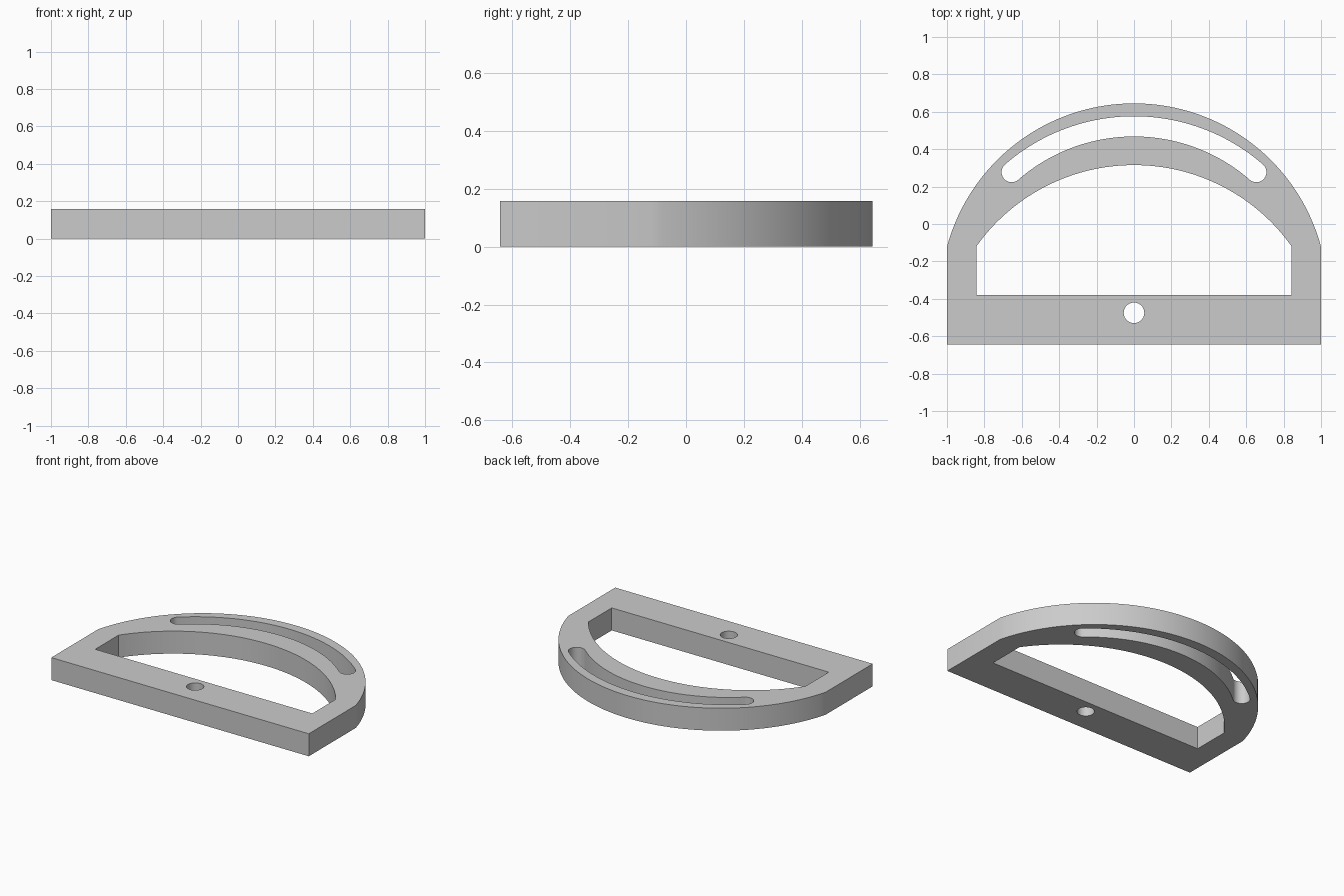
import bpy
import bmesh
from math import sin, cos, asin, pi, radians

if "Cube" in bpy.data.objects:
    bpy.data.objects.remove(bpy.data.objects["Cube"])

HEIGHT = 0.158
PIVOT_Y = -0.475  # centre of the pivot hole and of the curved slot


def arc(cx, cy, r, start, end, n):
    """Points on an arc, angles measured from +y towards +x."""
    return [(cx + r * sin(start + (end - start) * i / n),
             cy + r * cos(start + (end - start) * i / n)) for i in range(n + 1)]


def crown(half_width, base_y, top_y, n=64):
    """Arc from left to right through a given crown height."""
    rise = top_y - base_y
    r = (half_width ** 2 + rise ** 2) / (2 * rise)
    a = asin(half_width / r)
    return arc(0, top_y - r, r, -a, a, n)


def arched_outline(half_width, bottom, shoulder, top):
    return [(half_width, bottom), (-half_width, bottom)] + crown(half_width, shoulder, top)


def slot_outline(r, half_width, a):
    """Curved slot with round ends."""
    ex, ey = r * sin(a), PIVOT_Y + r * cos(a)
    return (arc(0, PIVOT_Y, r + half_width, -a, a, 48)
            + arc(ex, ey, half_width, a, a + pi, 16)[1:-1]
            + arc(0, PIVOT_Y, r - half_width, a, -a, 48)
            + arc(-ex, ey, half_width, pi - a, 2 * pi - a, 16)[1:-1])


outlines = [
    arched_outline(1.0, -0.643, -0.122, 0.645),   # outer edge
    arched_outline(0.843, -0.38, -0.12, 0.315),   # window
    slot_outline(0.997, 0.054, radians(41)),      # curved slot
    arc(0, PIVOT_Y, 0.055, 0, 2 * pi, 48)[:-1],   # pivot hole
]

# Flat plate with holes, then raised to its thickness
bm = bmesh.new()
for pts in outlines:
    vs = [bm.verts.new((x, y, 0)) for x, y in pts]
    for a, b in zip(vs, vs[1:] + vs[:1]):
        bm.edges.new((a, b))
bmesh.ops.triangle_fill(bm, use_beauty=True, edges=bm.edges[:], normal=(0, 0, 1))
raised = bmesh.ops.extrude_face_region(bm, geom=bm.faces[:], use_keep_orig=True)["geom"]
bmesh.ops.translate(bm, vec=(0, 0, HEIGHT),
                    verts=[v for v in raised if isinstance(v, bmesh.types.BMVert)])
bmesh.ops.recalc_face_normals(bm, faces=bm.faces[:])
bmesh.ops.dissolve_limit(bm, angle_limit=radians(0.1), verts=bm.verts[:], edges=bm.edges[:])
mesh = bpy.data.meshes.new("slotted_arch_plate")
bm.to_mesh(mesh)
bm.free()

plate = bpy.data.objects.new("slotted_arch_plate", mesh)
bpy.context.collection.objects.link(plate)

# Plain grey
grey = bpy.data.materials.new("plain_grey")
grey.use_nodes = True
colour = (0.6, 0.6, 0.6, 1)
grey.diffuse_color = colour
grey.node_tree.nodes["Principled BSDF"].inputs["Base Color"].default_value = colour
mesh.materials.append(grey)

bpy.context.view_layer.objects.active = plate
plate.select_set(True)
bpy.ops.object.shade_smooth_by_angle(angle=radians(30))
